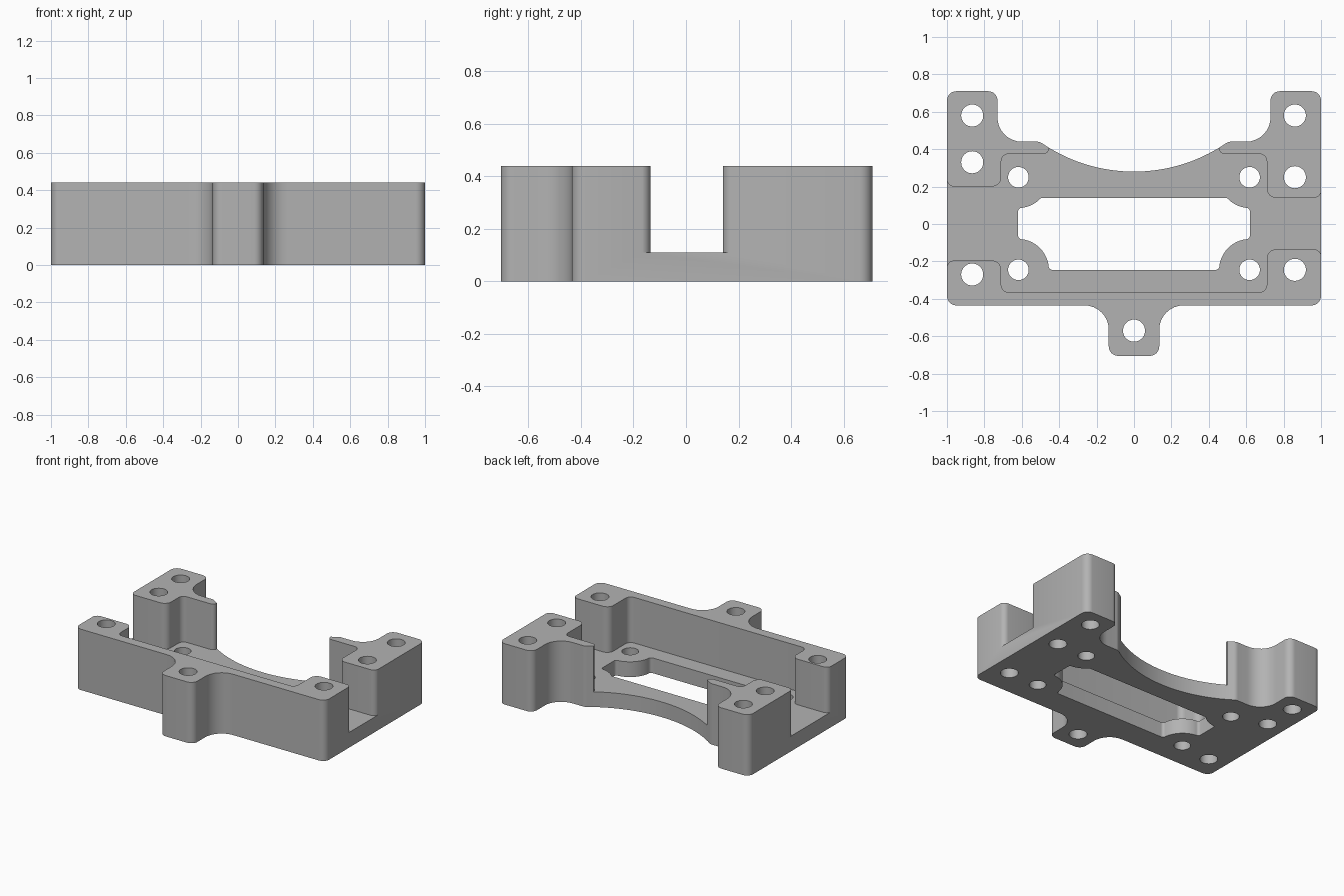
import bpy, bmesh
from math import sin, cos, radians, tan, pi
from mathutils import Vector

if "Cube" in bpy.data.objects:
    bpy.data.objects.remove(bpy.data.objects["Cube"])

FLOOR, TOP = 0.11, 0.44

grey = bpy.data.materials.new("plain grey")
grey.use_nodes = True
grey.diffuse_color = (0.45, 0.45, 0.45, 1)
grey.node_tree.nodes["Principled BSDF"].inputs["Base Color"].default_value = grey.diffuse_color


def arc(cx, cy, r, start, end, steps=12):
    """Sharp profile points along a circle, angles in degrees."""
    angles = [radians(start + (end - start) * i / steps) for i in range(steps + 1)]
    return [(cx + r * cos(a), cy + r * sin(a), 0) for a in angles]


def mirrored(half):
    """Close a right-hand half profile with its reflection."""
    return half + [(-x, y, r) for x, y, r in reversed(half)]


def rounded(corners, steps=8):
    """Turn (x, y, radius) corners into a filleted outline."""
    out = []
    for i, (x, y, r) in enumerate(corners):
        p = Vector((x, y))
        if not r:
            out.append(p)
            continue
        a = (Vector(corners[i - 1][:2]) - p).normalized()
        b = (Vector(corners[(i + 1) % len(corners)][:2]) - p).normalized()
        half = a.angle(b) / 2
        centre = p + (a + b).normalized() * (r / sin(half))
        first = p + a * (r / tan(half)) - centre
        last = p + b * (r / tan(half)) - centre
        sweep = first.angle_signed(last)
        for k in range(steps + 1):
            t = -sweep * k / steps
            out.append(centre + Vector((first.x * cos(t) - first.y * sin(t),
                                        first.x * sin(t) + first.y * cos(t))))
    return out


def prism(name, outlines, z0, z1):
    """Extrude closed outlines upwards into one object."""
    bm = bmesh.new()
    for outline in outlines:
        face = bm.faces.new([bm.verts.new((p[0], p[1], z0)) for p in outline])
        top = bmesh.ops.extrude_face_region(bm, geom=[face])["geom"]
        bmesh.ops.translate(bm, vec=(0, 0, z1 - z0),
                            verts=[v for v in top if isinstance(v, bmesh.types.BMVert)])
    bmesh.ops.recalc_face_normals(bm, faces=bm.faces)
    mesh = bpy.data.meshes.new(name)
    bm.to_mesh(mesh)
    bm.free()
    obj = bpy.data.objects.new(name, mesh)
    bpy.context.collection.objects.link(obj)
    mesh.materials.append(grey)
    return obj


def cut(body, cutter):
    mod = body.modifiers.new(cutter.name, 'BOOLEAN')
    mod.operation, mod.solver, mod.object = 'DIFFERENCE', 'EXACT', cutter
    bpy.context.view_layer.objects.active = body
    bpy.ops.object.modifier_apply(modifier=mod.name)
    bpy.data.objects.remove(cutter)


# Bracket body: front tab, side arms, rear lugs and the sweeping rear scoop
R = 0.8725
scoop = arc(0, 0.28 + R, R, -56, -90, 20)
body = mirrored([
    (0.135, -0.705, 0.05), (0.135, -0.435, 0.13), (1, -0.435, 0.05),
    (1, 0.71, 0.05), (0.73, 0.71, 0.05), (0.73, 0.44, 0.13),
    (0.504, 0.44, 0.05)] + scoop[1:-1])
bracket = prism("bracket", [rounded(body)], 0, TOP)


# Raised-wall clearance: sunken floor, open to both sides and the rear
def pocket_side(front, rear):
    out = 1.001
    return [(0.71, -0.365, 0.04), (0.71, front, 0.05), (out, front, 0.04),
            (out, front - 0.042, 0), (1.1, front - 0.042, 0),
            (1.1, rear + 0.042, 0), (out, rear + 0.042, 0), (out, rear, 0.04),
            (0.71, rear, 0.05), (0.71, 0.375, 0.04),
            (0.455, 0.375, 0.028), (0.455, 0.6, 0)]


left = pocket_side(-0.135, 0.14)
right = [(-x, y, r) for x, y, r in reversed(pocket_side(-0.195, 0.2))]
cut(bracket, prism("pocket_cutter", [rounded(left + right)], FLOOR, 0.6))

# Central window, relieved around the four inner screw holes
window = mirrored(
    [(0.455, -0.245, 0.02)] + arc(0.62, -0.245, 0.165, 171, 99)
    + [(0.62, -0.08, 0.02), (0.62, 0.085, 0.02)]
    + arc(0.62, 0.25, 0.165, 261, 229) + [(0.497, 0.14, 0.025)])
openings = [rounded(window)]

# Screw holes
outer = [(-0.865, 0.58), (-0.865, 0.33), (-0.865, -0.27), (0, -0.57),
         (0.86, 0.58), (0.86, 0.25), (0.86, -0.245)]
inner = [(s * 0.618, y) for s in (-1, 1) for y in (0.25, -0.245)]
for centres, radius in ((outer, 0.059), (inner, 0.055)):
    for x, y in centres:
        openings.append(arc(x, y, radius, 0, 360, 40)[:-1])
cut(bracket, prism("opening_cutter", openings, -0.1, 0.6))

# Smooth fillets, crisp edges
bpy.ops.object.select_all(action='DESELECT')
bracket.select_set(True)
bpy.context.view_layer.objects.active = bracket
bpy.ops.object.shade_smooth_by_angle(angle=radians(25))
